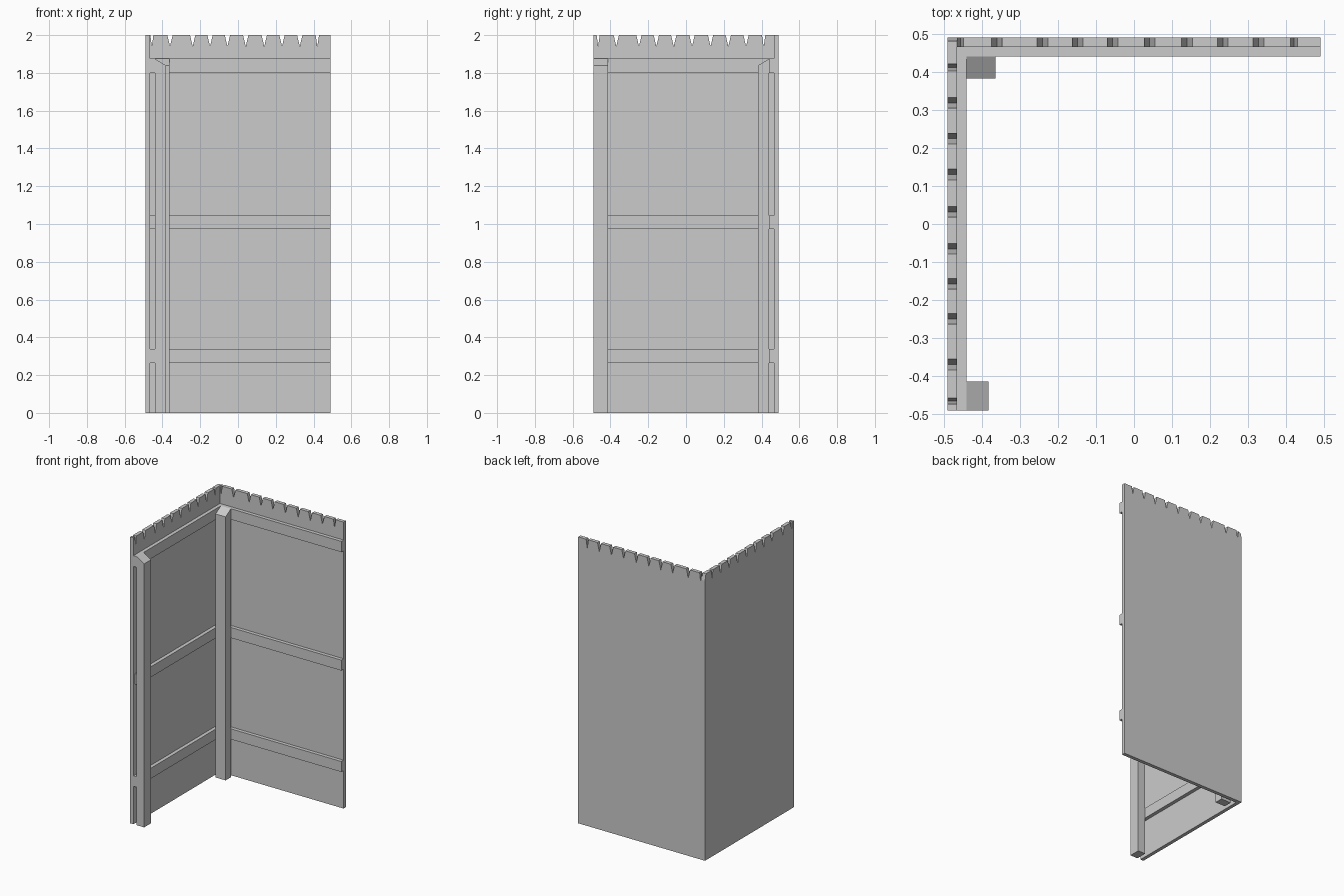
import bpy, bmesh
from mathutils import Vector

cube = bpy.data.objects.get("Cube")
if cube:
    bpy.data.objects.remove(cube, do_unlink=True)

grey = bpy.data.materials.new("plain grey")
grey.use_nodes = True
colour = (0.6, 0.6, 0.6, 1)
grey.diffuse_color = colour
grey.node_tree.nodes["Principled BSDF"].inputs["Base Color"].default_value = colour


def extrude(name, outline, push):
    """Solid made by pushing a flat outline along a vector."""
    bm = bmesh.new()
    face = bm.faces.new([bm.verts.new(p) for p in outline])
    moved = bmesh.ops.extrude_face_region(bm, geom=[face])["geom"]
    bmesh.ops.translate(bm, vec=Vector(push),
                        verts=[v for v in moved if isinstance(v, bmesh.types.BMVert)])
    bmesh.ops.recalc_face_normals(bm, faces=bm.faces)
    mesh = bpy.data.meshes.new(name)
    bm.to_mesh(mesh)
    bm.free()
    mesh.materials.append(grey)
    obj = bpy.data.objects.new(name, mesh)
    bpy.context.collection.objects.link(obj)
    return obj


def box(name, low, high):
    x, y, z = low
    X, Y, Z = high
    return extrude(name, [(x, y, z), (X, y, z), (X, Y, z), (x, Y, z)], (0, 0, Z - z))


EDGE, INNER, RAIL = 0.49, 0.465, 0.44
TOP, TIP = 2.0, 1.94
centres = [-0.36, -0.24, -0.148, -0.056, 0.041, 0.139, 0.233, 0.327]


def board_outline(start, shift):
    """Board face with a row of V notches along its top edge."""
    notches = [(-0.456, 0.008)] + [(c, 0.014) for c in centres] + [(0.42, 0.009)]
    pts = [(start, 0), (EDGE, 0), (EDGE, TOP)]
    for c, half in reversed(notches):
        c += shift
        pts += [(c + half, TOP), (c, TIP), (c - half, TOP)]
    return pts + [(start, TOP)]


# Notched boarding
extrude("back_boards", [(a, INNER, z) for a, z in board_outline(-INNER, 0)],
        (0, EDGE - INNER, 0))
side = board_outline(-EDGE, -0.009)
side[2:3] = [(EDGE, 1.955), (0.48, TOP)]  # clipped corner
extrude("side_boards", [(-EDGE, a, z) for a, z in side], (EDGE - INNER, 0, 0))

# Horizontal rails
for label, z, Z, start in (("lower", 0.265, 0.338, -EDGE),
                           ("middle", 0.973, 1.046, -0.475),
                           ("upper", 1.80, 1.875, -EDGE)):
    box(label + "_back_rail", (-INNER, RAIL, z), (EDGE, INNER, Z))
    box(label + "_side_rail", (-INNER, start, z), (-RAIL, RAIL, Z))

# Posts with sloping tops
profile = [(0, 0), (0.058, 0), (0.058, 1.84), (0, 1.875)]
extrude("front_post", [(-RAIL + d, -EDGE, z) for d, z in profile], (0, 0.077, 0))
extrude("corner_post", [(-RAIL, RAIL - d, z) for d, z in profile], (0.077, 0, 0))
